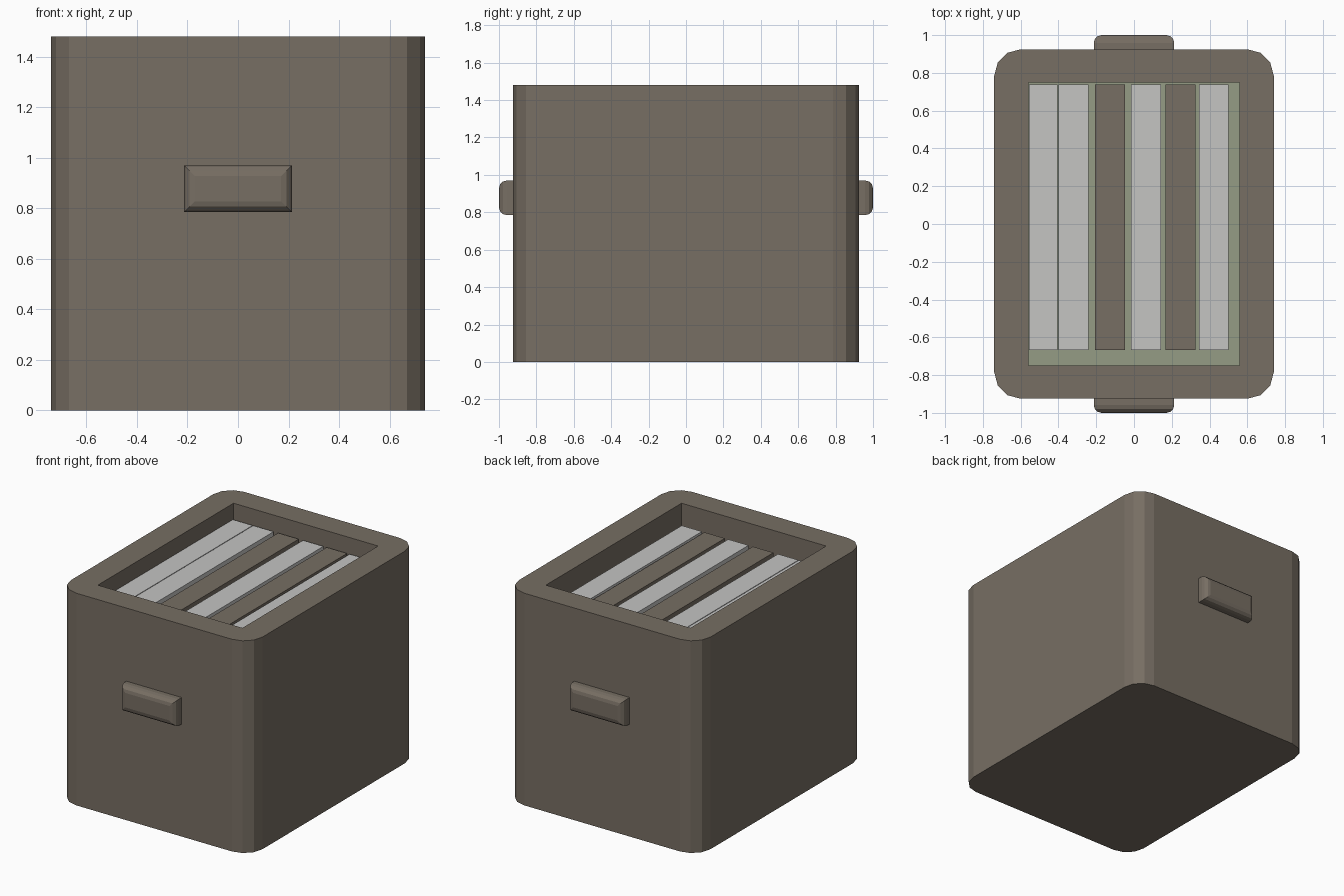
import bpy, bmesh, math

if "Cube" in bpy.data.objects:
    bpy.data.objects.remove(bpy.data.objects["Cube"])


def material(name, rgb):
    m = bpy.data.materials.new(name)
    m.diffuse_color = (*rgb, 1.0)
    m.use_nodes = True
    m.node_tree.nodes["Principled BSDF"].inputs["Base Color"].default_value = m.diffuse_color
    return m


BROWN = material("taupe brown", (0.184, 0.156, 0.125))
GREY = material("pale grey", (0.555, 0.555, 0.545))
GREEN = material("sage green", (0.30, 0.333, 0.235))


def make_object(name, bm, mats):
    bmesh.ops.recalc_face_normals(bm, faces=bm.faces)
    mesh = bpy.data.meshes.new(name)
    bm.to_mesh(mesh)
    bm.free()
    for m in mats:
        mesh.materials.append(m)
    ob = bpy.data.objects.new(name, mesh)
    bpy.context.collection.objects.link(ob)
    return ob


def box_bmesh(x0, x1, y0, y1, z0, z1):
    bm = bmesh.new()
    bmesh.ops.create_cube(bm, size=1)
    for v in bm.verts:
        v.co.x = x1 if v.co.x > 0 else x0
        v.co.y = y1 if v.co.y > 0 else y0
        v.co.z = z1 if v.co.z > 0 else z0
    return bm


# Open box with rounded vertical corners and a rectangular well
HX, HY, HEIGHT, RADIUS, SEGS = 0.74, 0.925, 1.48, 0.14, 3
WELL_X, WELL_Y, FLOOR = 0.558, 0.748, 0.18
signs = [(1, 1), (-1, 1), (-1, -1), (1, -1)]

bm = bmesh.new()
lower, upper = [], []
for c, (sx, sy) in enumerate(signs):
    for i in range(SEGS + 1):
        a = math.radians(90 * c + 90 * i / SEGS)
        x = sx * (HX - RADIUS) + RADIUS * math.cos(a)
        y = sy * (HY - RADIUS) + RADIUS * math.sin(a)
        lower.append(bm.verts.new((x, y, 0)))
        upper.append(bm.verts.new((x, y, HEIGHT)))
well_top = [bm.verts.new((sx * WELL_X, sy * WELL_Y, HEIGHT)) for sx, sy in signs]
well_low = [bm.verts.new((sx * WELL_X, sy * WELL_Y, FLOOR)) for sx, sy in signs]

bm.faces.new(lower)
n = len(lower)
for i in range(n):
    j = (i + 1) % n
    bm.faces.new((lower[i], lower[j], upper[j], upper[i]))
step = SEGS + 1
for c in range(4):
    d = (c + 1) % 4
    bm.faces.new([well_top[c]] + upper[c * step:(c + 1) * step])      # rim corner
    bm.faces.new((well_top[c], upper[c * step + SEGS],
                  upper[(d * step) % n], well_top[d]))                # rim side
    bm.faces.new((well_top[c], well_top[d], well_low[d], well_low[c]))  # well wall
floor = bm.faces.new(well_low)
floor.material_index = 1
make_object("storage_box", bm, [BROWN, GREEN])

# Handles on the front and back, rounded around the outer face
for name, s in (("front_handle", -1), ("back_handle", 1)):
    y0, y1 = sorted((s * 0.92, s * 1.0))
    bm = box_bmesh(-0.213, 0.213, y0, y1, 0.785, 0.97)
    outer = [e for e in bm.edges if all(abs(v.co.y) > 0.99 for v in e.verts)]
    bmesh.ops.bevel(bm, geom=outer, offset=0.042, segments=3,
                    profile=0.5, affect='EDGES')
    make_object(name, bm, [BROWN])

# Row of upright files inside the well
files = [(-0.556, -0.404, GREY), (-0.399, -0.242, GREY), (-0.207, -0.048, BROWN),
         (-0.015, 0.142, GREY), (0.168, 0.325, BROWN), (0.345, 0.50, GREY)]
for i, (x0, x1, mat) in enumerate(files):
    bm = box_bmesh(x0, x1, -0.668, 0.738, FLOOR, 1.37)
    make_object(f"file_{i + 1}", bm, [mat])
